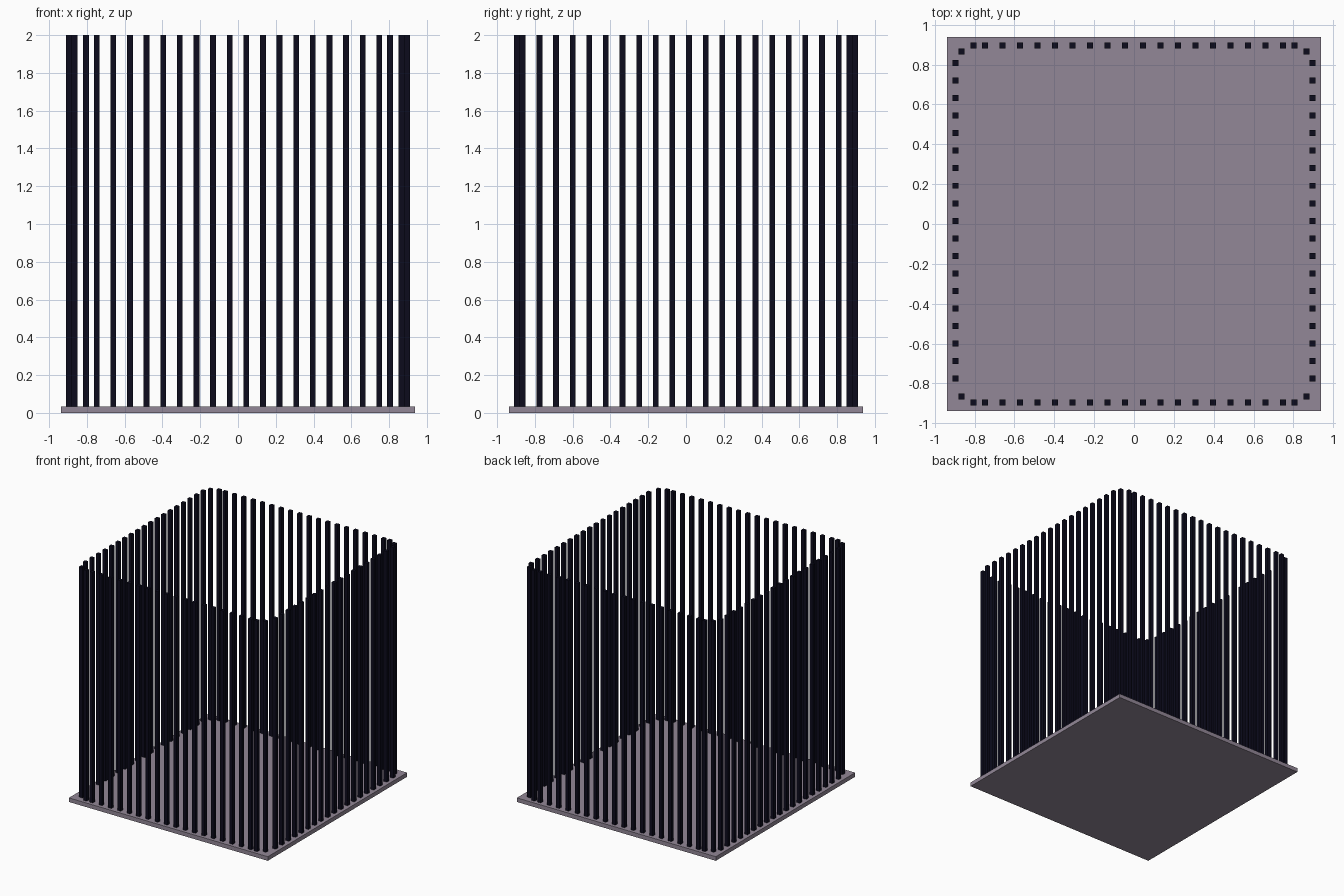
import bpy, bmesh
from mathutils import Matrix

if "Cube" in bpy.data.objects:
    bpy.data.objects.remove(bpy.data.objects["Cube"])

BASE_H, TOP, BAR = 0.035, 2.0, 0.03


def material(name, rgb):
    m = bpy.data.materials.new(name)
    m.diffuse_color = (*rgb, 1)
    m.use_nodes = True
    m.node_tree.nodes["Principled BSDF"].inputs["Base Color"].default_value = m.diffuse_color
    return m


def boxes(name, specs, mat):
    """One object made of boxes: (centre, size) pairs."""
    bm = bmesh.new()
    for centre, size in specs:
        bmesh.ops.create_cube(bm, size=1, matrix=Matrix.Translation(centre) @ Matrix.Diagonal((*size, 1)))
    mesh = bpy.data.meshes.new(name)
    bm.to_mesh(mesh)
    bm.free()
    mesh.materials.append(mat)
    ob = bpy.data.objects.new(name, mesh)
    bpy.context.collection.objects.link(ob)


def bars(name, points, mat):
    h = TOP - BASE_H
    boxes(name, [((x, y, BASE_H + h / 2), (BAR, BAR, h)) for x, y in points], mat)


stone = material("mauve_grey", (0.29, 0.245, 0.31))
iron = material("dark_navy", (0.0035, 0.0033, 0.012))

# Floor slab
boxes("floor_slab", [((0, 0, BASE_H / 2), (1.876, 1.876, BASE_H))], stone)

# Bar rows: front/back have a closer bar at each end, sides are evenly spaced
xs = [-0.805] + [-0.748 + 0.088 * i for i in range(18)] + [0.805]
ys = [-0.776 + 0.088 * i for i in range(19)]
EDGE, CORNER = 0.895, 0.866
bars("front_bars", [(x, -EDGE) for x in xs], iron)
bars("back_bars", [(x, EDGE) for x in xs], iron)
bars("left_bars", [(-EDGE, y) for y in ys], iron)
bars("right_bars", [(EDGE, y) for y in ys], iron)

# Corner bars set slightly inward
bars("corner_bars", [(sx * CORNER, sy * CORNER) for sx in (-1, 1) for sy in (-1, 1)], iron)
